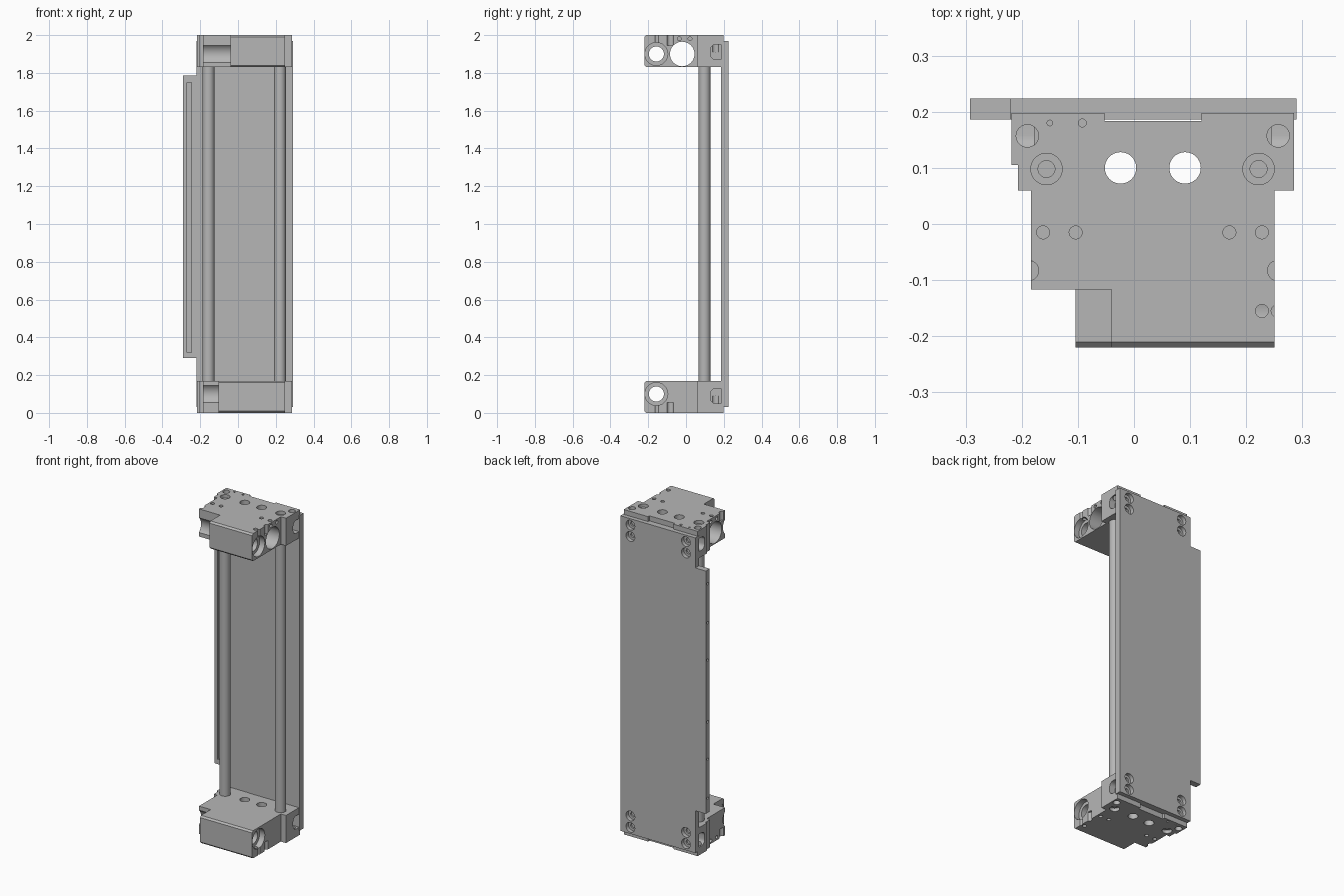
import bpy, bmesh, math
from mathutils import Matrix, Vector

cube = bpy.data.objects.get("Cube")
if cube:
    bpy.data.objects.remove(cube, do_unlink=True)

metal = bpy.data.materials.new("grey metal")
metal.use_nodes = True
GREY = (0.47, 0.47, 0.47, 1)
metal.diffuse_color = GREY
metal.node_tree.nodes["Principled BSDF"].inputs["Base Color"].default_value = GREY


def finish(bm, name):
    bmesh.ops.recalc_face_normals(bm, faces=bm.faces)
    mesh = bpy.data.meshes.new(name)
    bm.to_mesh(mesh)
    bm.free()
    mesh.materials.append(metal)
    ob = bpy.data.objects.new(name, mesh)
    bpy.context.collection.objects.link(ob)
    return ob


def box(name, lo, hi, round_x=0):
    """Box between two corners; round_x rounds the edges running along x."""
    lo, hi = Vector(lo), Vector(hi)
    bm = bmesh.new()
    bmesh.ops.create_cube(bm, size=1)
    for v in bm.verts:
        v.co = (lo + hi) / 2 + v.co * (hi - lo)
    if round_x:
        edges = [e for e in bm.edges if abs(e.verts[0].co.x - e.verts[1].co.x) > 1e-4]
        bmesh.ops.bevel(bm, geom=edges, offset=round_x, segments=6, profile=0.5, affect='EDGES')
    return finish(bm, name)


def cyl(name, axis, start, end, a, b, r, sides=40):
    """Cylinder along an axis from start to end; a, b are the other two coordinates."""
    bm = bmesh.new()
    bmesh.ops.create_cone(bm, cap_ends=True, segments=sides, radius1=r, radius2=r,
                          depth=abs(end - start))
    mid = (start + end) / 2
    rot, pos = {"x": (Matrix.Rotation(math.pi / 2, 4, 'Y'), (mid, a, b)),
                "y": (Matrix.Rotation(math.pi / 2, 4, 'X'), (a, mid, b)),
                "z": (Matrix.Identity(4), (a, b, mid))}[axis]
    bm.transform(Matrix.Translation(pos) @ rot)
    return finish(bm, name)


def prism(name, points, axis, start, end):
    """Extrude an outline along y or z."""
    bm = bmesh.new()
    place = (lambda p: (p[0], start, p[1])) if axis == "y" else (lambda p: (p[0], p[1], start))
    face = bm.faces.new([bm.verts.new(place(p)) for p in points])
    ext = bmesh.ops.extrude_face_region(bm, geom=[face])
    move = Vector((0, end - start, 0)) if axis == "y" else Vector((0, 0, end - start))
    bmesh.ops.translate(bm, verts=[g for g in ext["geom"] if isinstance(g, bmesh.types.BMVert)],
                        vec=move)
    return finish(bm, name)


def activate(ob):
    bpy.ops.object.select_all(action='DESELECT')
    ob.select_set(True)
    bpy.context.view_layer.objects.active = ob


def cut(ob, cutter):
    cutter.hide_render = True
    activate(ob)
    mod = ob.modifiers.new("cut", 'BOOLEAN')
    mod.operation, mod.solver, mod.object = 'DIFFERENCE', 'EXACT', cutter
    bpy.ops.object.modifier_apply(modifier=mod.name)
    bpy.data.objects.remove(cutter, do_unlink=True)


def smooth(ob):
    activate(ob)
    bpy.ops.object.shade_smooth_by_angle(angle=math.radians(30))


ROD_X = (-0.156, 0.222)
ROD_Y = 0.098


# End blocks, the lower one a mirrored copy with a wider nose
def end_block(name, top, nose):
    def z(depth):
        return 2 - depth if top else depth

    def zbox(x0, x1, y0, y1, d0, d1, r=0):
        a, b = sorted((z(d0), z(d1)))
        return box("cutter", (x0, y0, a), (x1, y1, b), r)

    def drill(x, y, r, depth, start=-0.02):
        cut(block, cyl("cutter", "z", z(start), z(depth), x, y, r))

    outline = [(nose, -0.22), (0.25, -0.22), (0.25, 0.06), (0.285, 0.06), (0.285, 0.198),
               (-0.218, 0.198), (-0.218, 0.105), (-0.207, 0.105), (-0.207, 0.06),
               (-0.184, 0.06), (-0.184, -0.117), (nose, -0.117)]
    block = prism(name, outline, "z", z(0), z(0.17))
    # chamfered nose edges
    bm = bmesh.new()
    bm.from_mesh(block.data)
    edges = [e for e in bm.edges if all(v.co.y < -0.219 for v in e.verts)
             and abs(e.verts[0].co.z - e.verts[1].co.z) < 1e-4]
    bmesh.ops.bevel(bm, geom=edges, offset=0.01, segments=1, affect='EDGES')
    bm.to_mesh(block.data)
    bm.free()
    # seat for the back plate and the central relief
    cut(block, zbox(-0.4, 0.4, 0.186, 0.3, 0.03, 0.2))
    cut(block, zbox(-0.053, 0.12, 0.184, 0.3, -0.05, 0.2))
    # cross bores, counterbored at both ends
    cut(block, cyl("cutter", "x", -0.4, 0.4, -0.02, z(0.1), 0.065, 56))
    cut(block, cyl("cutter", "x", -0.4, 0.4, -0.157, z(0.1), 0.04))
    cut(block, cyl("cutter", "x", -0.4, nose + 0.002, -0.157, z(0.1), 0.0605, 56))
    cut(block, cyl("cutter", "x", 0.215, 0.4, -0.157, z(0.1), 0.0605, 56))
    for y in (-0.036, 0.021):
        for x0, x1 in ((0.21, 0.4), (-0.4, -0.15)):
            cut(block, cyl("cutter", "x", x0, x1, y, z(0.019), 0.01, 24))
    # side pockets
    cut(block, zbox(0.245, 0.4, 0.13, 0.26, 0.05, 0.13, 0.028))
    cut(block, zbox(-0.4, -0.178, 0.13, 0.26, 0.05, 0.13, 0.028))
    # vertical holes
    for x in (-0.024, 0.091):
        drill(x, 0.1, 0.028, 0.2)
    for x in ROD_X:
        drill(x, ROD_Y, 0.028, 0.02)
        drill(x, ROD_Y, 0.015, 0.05, 0.01)
    for x in (-0.19, 0.257):
        drill(x, 0.157, 0.02, 0.09)
    for x in (-0.162, -0.104, 0.17, 0.228):
        drill(x, -0.015, 0.0115, 0.03)
    for x in (-0.188, 0.256):
        drill(x, -0.083, 0.018, 0.055)
    drill(0.228, -0.155, 0.0115, 0.045)
    drill(0.256, -0.155, 0.0115, 0.045)
    drill(-0.15, 0.18, 0.005, 0.025)
    drill(-0.092, 0.18, 0.007, 0.025)
    smooth(block)


end_block("upper_end_block", True, -0.04)
end_block("lower_end_block", False, -0.104)

# Guide rods
for side, x in zip(("right", "left"), ROD_X):
    smooth(cyl(side + "_guide_rod", "z", 0.06, 1.94, x, ROD_Y, 0.031, 48))

# Back plate with side flange
plate = prism("back_plate", [(-0.22, 0.03), (0.29, 0.03), (0.29, 1.97), (-0.22, 1.97),
                             (-0.22, 1.785), (-0.292, 1.785), (-0.292, 0.29), (-0.22, 0.29)],
              "y", 0.186, 0.224)
cut(plate, box("cutter", (-0.27, 0.1, 0.32), (-0.245, 0.194, 1.75)))
for z in (0.38, 0.62, 0.85, 1.23, 1.46, 1.7):
    cut(plate, cyl("cutter", "x", -0.4, -0.262, 0.207, z, 0.008, 20))
for x in ROD_X:
    for z in (0.07, 0.14, 1.86, 1.93):
        cut(plate, cyl("cutter", "y", 0.2, 0.3, x, z, 0.03))
        cut(plate, cyl("cutter", "y", 0.19, 0.21, x, z, 0.015, 24))
smooth(plate)
